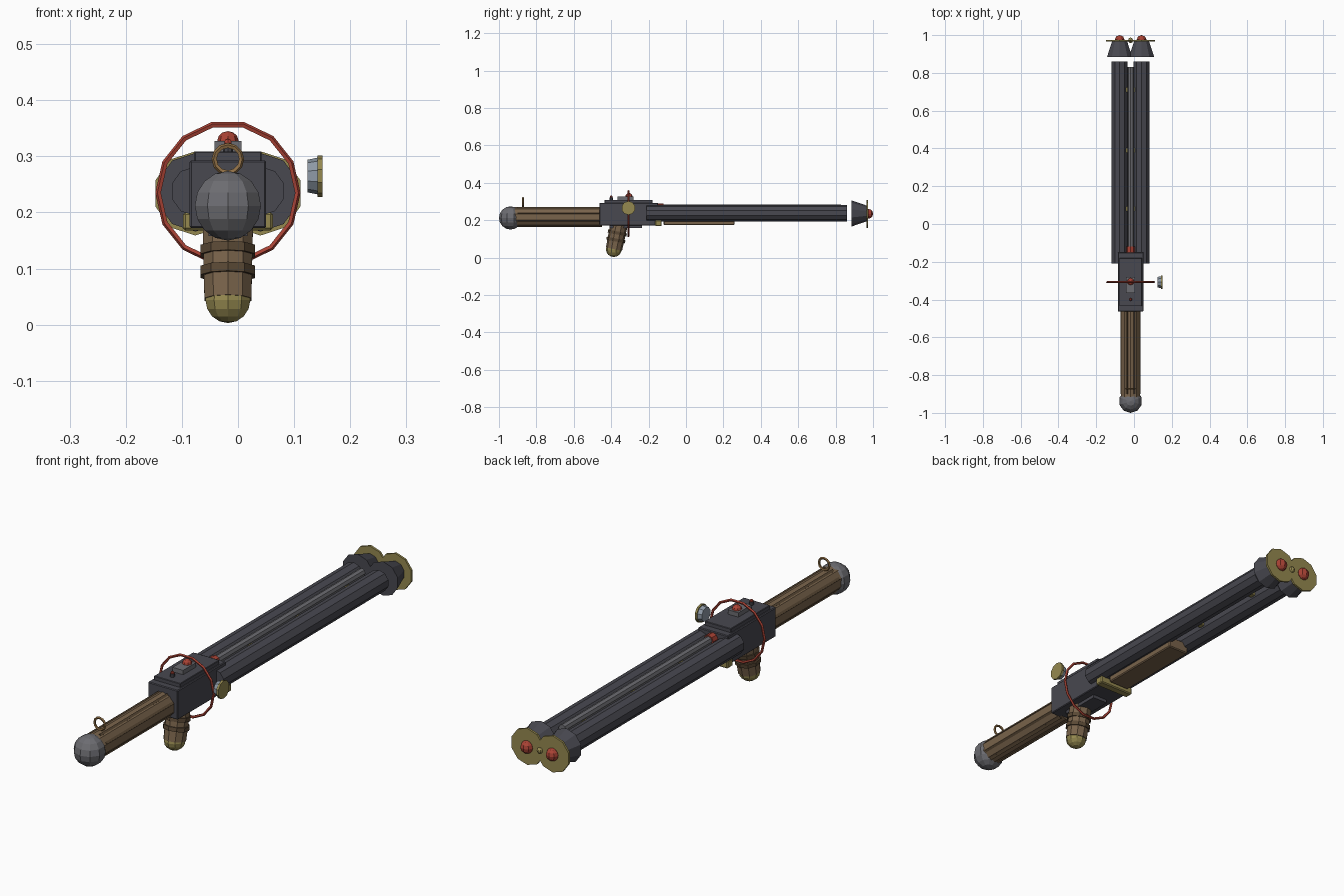
import bpy, bmesh
from math import pi, sin, cos, radians
from mathutils import Vector, Matrix

if "Cube" in bpy.data.objects:
    bpy.data.objects.remove(bpy.data.objects["Cube"])

AX = -0.018  # weapon axis (side knob shifts the overall centre)
BX = 0.058   # barrel offset from the axis
BZ = 0.238   # barrel height


def mat(name, r, g, b):
    m = bpy.data.materials.new(name)
    m.diffuse_color = (r, g, b, 1)
    m.use_nodes = True
    m.node_tree.nodes["Principled BSDF"].inputs["Base Color"].default_value = m.diffuse_color
    return m


WOOD = mat("wood", .19, .125, .07)
DARKWOOD = mat("dark_wood", .10, .065, .035)
IRON = mat("iron", .065, .065, .08)
STEEL = mat("steel", .15, .15, .165)
PALE = mat("pale_steel", .27, .32, .38)
BRASS = mat("brass", .30, .25, .08)
BRONZE = mat("bronze", .28, .16, .06)
RED = mat("red_metal", .40, .055, .035)


def finish(name, bm, m):
    bmesh.ops.recalc_face_normals(bm, faces=bm.faces)
    me = bpy.data.meshes.new(name)
    bm.to_mesh(me)
    bm.free()
    ob = bpy.data.objects.new(name, me)
    me.materials.append(m)
    bpy.context.collection.objects.link(ob)
    return ob


def rod(name, p0, p1, r0, m, r1=None, n=10):
    """Tapered prism between two points."""
    p0, p1 = Vector(p0), Vector(p1)
    d = p1 - p0
    M = Matrix.Translation((p0 + p1) / 2) @ d.to_track_quat('Z', 'Y').to_matrix().to_4x4()
    bm = bmesh.new()
    bmesh.ops.create_cone(bm, cap_ends=True, segments=n, radius1=r0,
                          radius2=r0 if r1 is None else r1, depth=d.length, matrix=M)
    return finish(name, bm, m)


def box(name, x, y, z, m, bevel=0):
    """Box from (min, max) ranges, x relative to the axis."""
    bm = bmesh.new()
    bmesh.ops.create_cube(bm, size=1)
    for v in bm.verts:
        v.co = [lo + (c + .5) * (hi - lo) for c, (lo, hi) in zip(v.co, (x, y, z))]
        v.co.x += AX
    if bevel:
        bmesh.ops.bevel(bm, geom=bm.edges[:], offset=bevel, segments=1, affect='EDGES')
    return finish(name, bm, m)


def ball(name, c, s, m, u=10, v=8):
    bm = bmesh.new()
    bmesh.ops.create_uvsphere(bm, u_segments=u, v_segments=v, radius=1,
                              matrix=Matrix.Translation(c) @ Matrix.Diagonal((*s, 1)))
    return finish(name, bm, m)


def ring(name, c, R, r, m, n=14, k=5):
    """Torus around the y axis."""
    bm = bmesh.new()
    loops = []
    for i in range(n):
        a = 2 * pi * i / n
        loop = []
        for j in range(k):
            b = 2 * pi * j / k
            q = R + r * cos(b)
            loop.append(bm.verts.new((c[0] + q * cos(a), c[1] + r * sin(b), c[2] + q * sin(a))))
        loops.append(loop)
    for i in range(n):
        A, B = loops[i], loops[(i + 1) % n]
        for j in range(k):
            bm.faces.new((A[j], B[j], B[(j + 1) % k], A[(j + 1) % k]))
    return finish(name, bm, m)


# stock with raised strips, pommel and sling ring
SZ = .217
rod("stock", (AX, -.93, SZ), (AX, -.45, SZ), .053, WOOD)
for i in range(8):
    a = radians(22.5 + 45 * i)
    x, z = AX + .049 * cos(a), SZ + .049 * sin(a)
    rod("stock_strip", (x, -.90, z), (x, -.46, z), .007, DARKWOOD, n=4)
ball("pommel", (AX, -.938, .212), (.062, .062, .062), STEEL)
ring("sling_ring", (AX, -.872, .295), .024, .005, BRONZE, n=12)

# receiver, lid and undersides
box("receiver", (-.068, .068), (-.463, -.15), (.172, .293), IRON, .003)
box("receiver_lid", (-.06, .06), (-.435, -.18), (.29, .309), IRON, .002)
box("receiver_underplate", (-.035, .035), (-.41, -.235), (.158, .175), IRON)
box("top_block", (-.024, .024), (-.365, -.28), (.305, .327), STEEL)
ball("top_button", (AX, -.305, .328), (.019, .019, .017), RED, 8, 6)
rod("rear_sight_pin", (AX, -.4, .305), (AX, -.4, .322), .009, IRON, n=8)
ball("rear_sight_bead", (AX, -.4, .324), (.008, .008, .008), RED, 6, 4)

# large wire hoop around the receiver and side dial
ring("red_hoop", (AX, -.308, .235), .124, .0055, RED)
rod("dial_body", (.124, -.308, .265), (.143, -.308, .265), .029, PALE, .033)
rod("dial_cap", (.142, -.308, .265), (.151, -.308, .265), .037, BRASS)

# grip, leaning back towards the bottom
top, low = Vector((AX, -.358, .178)), Vector((AX, -.385, .045))
rod("grip", top, low, .047, WOOD, .044)
for t in (.35, .63):
    rod("grip_collar", top.lerp(low, t - .06), top.lerp(low, t + .06), .051, DARKWOOD)
ball("grip_cap", (AX, -.386, .044), (.042, .042, .041), BRASS)

# twin barrels, flared muzzle cones, brass discs and red bolts
for s in (-1, 1):
    x = AX + s * BX
    rod("barrel", (x, -.21, BZ), (x, .86, BZ), .044, IRON)
    rod("muzzle_cone", (x, .885, BZ - .002), (x, .966, BZ - .002), .07, IRON, .042)
    rod("muzzle_disc", (x, .965, .234), (x, .974, .234), .075, BRASS)
    ball("muzzle_bolt", (x, .976, .234), (.026, .024, .026), RED, 8, 6)
ball("muzzle_stud", (AX, .972, .234), (.013, .015, .013), BRASS, 8, 6)

# middle rail, cross clamps and red collar
rod("centre_rail", (AX, -.16, .268), (AX, .83, .268), .017, STEEL, n=8)
for y in (.08, .39, .71):
    box("barrel_clamp", (-.035, .035), (y - .012, y + .012), (.232, .262), BRASS)
rod("rail_collar", (AX, -.15, .268), (AX, -.12, .268), .022, RED, n=8)

# wooden fore-end under the barrels, with its brass band
box("fore_end", (-.048, .048), (-.12, .26), (.174, .222), WOOD, .004)
box("fore_end_band", (-.08, .08), (-.165, -.13), (.168, .2), BRASS, .004)
